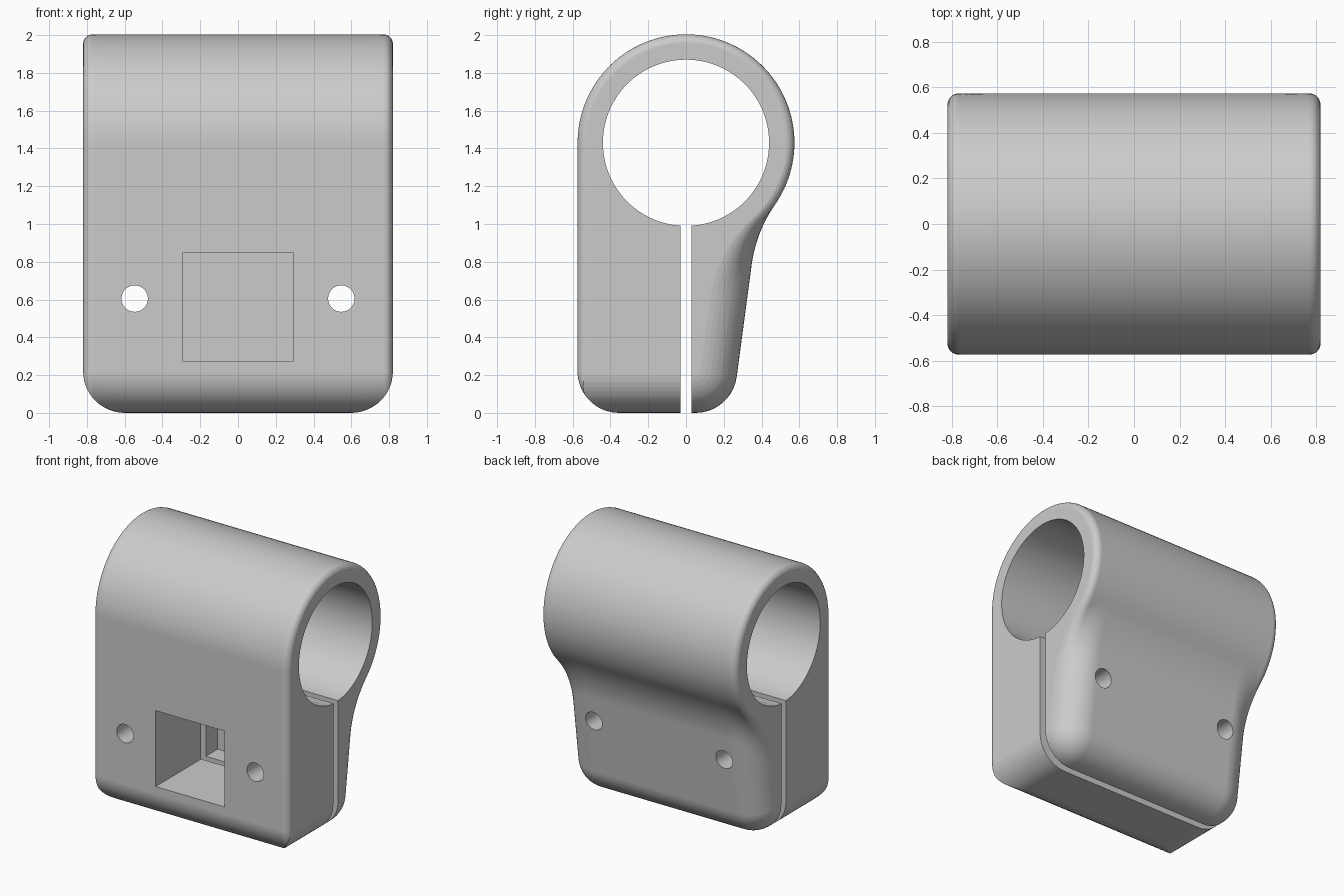
import bpy, bmesh
from math import pi, sin, cos, asin, acos, sqrt, radians
from mathutils import Matrix

cube = bpy.data.objects.get("Cube")
if cube:
    bpy.data.objects.remove(cube, do_unlink=True)

HALF = 0.82          # half width
RING_Z, RING_R = 1.43, 0.574
BIG, SMALL = 0.22, 0.05   # edge roundings
BLEND = 0.72         # concave blend under the ring
TILT = radians(7.6)  # slope of the back jaw

grey = bpy.data.materials.new("plain_grey")
grey.use_nodes = True
grey.diffuse_color = (0.6, 0.6, 0.6, 1)
grey.node_tree.nodes["Principled BSDF"].inputs["Base Color"].default_value = (0.6, 0.6, 0.6, 1)


def arc(cy, cz, r, a, b, n):
    return [(cy + r * cos(a + (b - a) * i / n), cz + r * sin(a + (b - a) * i / n))
            for i in range(n + 1)]


def inset(r, d):
    """How far a rounded edge of radius r draws in at distance d from the end."""
    return 0 if d >= r else r - sqrt(max(0, r * r - (r - d) ** 2))


def section(d):
    """Side outline at distance d from the end face."""
    ring = RING_R - inset(SMALL, d)
    low = min(inset(BIG, d), BIG - 0.002)
    # back jaw line as a signed distance from the ring centre
    line = 0.43 - low
    lean = acos((line + BLEND) / (ring + BLEND))
    ang = -TILT - lean
    cy = (ring + BLEND) * cos(ang)
    cz = RING_Z + (ring + BLEND) * sin(ang)
    pts = arc(0, RING_Z, ring, ang, pi, 56)
    # front lower rounding, mitred into the end rounding
    pts += arc(-ring + BIG, BIG, BIG, pi, pi + asin((BIG - low) / BIG), 10)
    # back lower rounding
    jaw_y = (0.43 - BIG - (RING_Z - BIG) * sin(TILT)) / cos(TILT)
    pts += arc(jaw_y, BIG, BIG - low, -pi / 2, -TILT, 10)
    # concave blend back up to the ring
    pts += arc(cy, cz, BLEND, pi - TILT, pi + ang, 14)[:-1]
    return pts


# Stations along the width, denser in the rounded ends
dists = {round(r * (1 - cos(pi / 2 * i / n)), 5)
         for r, n in ((BIG, 12), (SMALL, 6)) for i in range(n + 1)}
dists = sorted(dists)
stations = [(-HALF + d, d) for d in dists] + [(HALF - d, d) for d in reversed(dists)]

bm = bmesh.new()
rows = [[bm.verts.new((x, y, z)) for y, z in section(d)] for x, d in stations]
for a, b in zip(rows, rows[1:]):
    for i in range(len(a)):
        j = (i + 1) % len(a)
        bm.faces.new((a[i], a[j], b[j], b[i]))
bm.faces.new(rows[0])
bm.faces.new(rows[-1])
bmesh.ops.remove_doubles(bm, verts=bm.verts, dist=0.0001)
bmesh.ops.recalc_face_normals(bm, faces=bm.faces)
mesh = bpy.data.meshes.new("clamp_body")
bm.to_mesh(mesh)
bm.free()
body = bpy.data.objects.new("clamp_body", mesh)
bpy.context.collection.objects.link(body)
mesh.materials.append(grey)


def cutter(name, loc, size=None, radius=0, axis="X", sides=48):
    bm = bmesh.new()
    if size:
        bmesh.ops.create_cube(bm, size=1, matrix=Matrix.Diagonal((*size, 1)))
    else:
        bmesh.ops.create_cone(bm, cap_ends=True, segments=sides, radius1=radius,
                              radius2=radius, depth=3,
                              matrix=Matrix.Rotation(pi / 2, 4, "Y" if axis == "X" else "X"))
    me = bpy.data.meshes.new(name)
    bm.to_mesh(me)
    bm.free()
    me.materials.append(grey)
    ob = bpy.data.objects.new(name, me)
    ob.location = loc
    ob.hide_render = True
    bpy.context.collection.objects.link(ob)
    return ob


# Bore, clamp slit, square pocket and the two bolt holes
cutters = [
    cutter("bore_cutter", (0, 0, RING_Z), radius=0.44, sides=96),
    cutter("slit_cutter", (0, 0, 0.5), size=(3, 0.056, 1.4)),
    cutter("pocket_cutter", (0, -0.315, 0.56), size=(0.58, 0.97, 0.576)),
]
for side in (-1, 1):
    cutters.append(cutter("bolt_cutter", (side * 0.547, 0, 0.605), radius=0.07, axis="Y", sides=32))

bpy.ops.object.select_all(action="DESELECT")
bpy.context.view_layer.objects.active = body
body.select_set(True)
for ob in cutters:
    mod = body.modifiers.new("cut", "BOOLEAN")
    mod.operation, mod.solver, mod.object = "DIFFERENCE", "EXACT", ob
    bpy.ops.object.modifier_apply(modifier=mod.name)
for ob in cutters:
    bpy.data.objects.remove(ob, do_unlink=True)

# Smooth shading with crisp cut edges
bpy.ops.object.shade_smooth_by_angle(angle=radians(30))
normals = body.modifiers.new("even_normals", "WEIGHTED_NORMAL")
normals.keep_sharp = True
